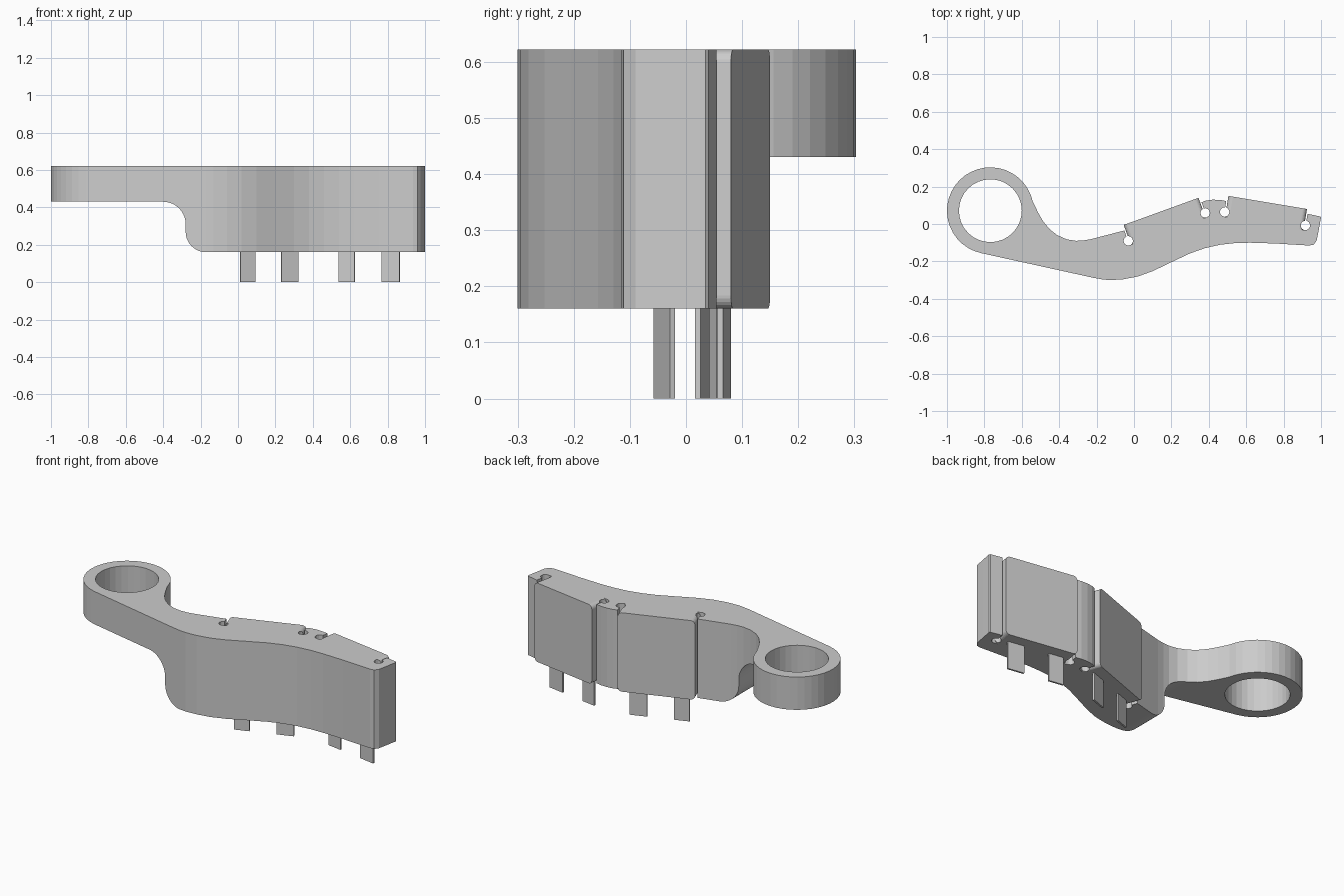
import bpy, bmesh
from math import cos, sin, radians
from mathutils import Vector

if "Cube" in bpy.data.objects:
    bpy.data.objects.remove(bpy.data.objects["Cube"])

TOP, BOTTOM, RING_BOTTOM = 0.622, 0.16, 0.43
RING = (-0.768, 0.071)


def arc(cx, cy, r, a0, a1, n):
    return [(cx + r * cos(radians(a0 + (a1 - a0) * i / n)),
             cy + r * sin(radians(a0 + (a1 - a0) * i / n))) for i in range(n + 1)]


def prism(name, pts, d0, d1, place=lambda a, b, d: (a, b, d)):
    """Extrude a 2D profile from d0 to d1, mapped into the world by place."""
    bm = bmesh.new()
    lo = [bm.verts.new(place(a, b, d0)) for a, b in pts]
    hi = [bm.verts.new(place(a, b, d1)) for a, b in pts]
    bm.faces.new(lo)
    bm.faces.new(hi)
    for i in range(len(pts)):
        j = (i + 1) % len(pts)
        bm.faces.new((lo[i], lo[j], hi[j], hi[i]))
    bmesh.ops.recalc_face_normals(bm, faces=bm.faces)
    me = bpy.data.meshes.new(name)
    bm.to_mesh(me)
    bm.free()
    ob = bpy.data.objects.new(name, me)
    bpy.context.collection.objects.link(ob)
    return ob


def cut(target, cutter):
    cutter.hide_render = True
    mod = target.modifiers.new("cut", 'BOOLEAN')
    mod.operation, mod.solver, mod.object = 'DIFFERENCE', 'EXACT', cutter
    bpy.context.view_layer.objects.active = target
    bpy.ops.object.modifier_apply(modifier=mod.name)
    bpy.data.objects.remove(cutter, do_unlink=True)


# Two raised pads on the back edge: left end, right end, leg spans in x
pads = [((-0.055, -0.005), (0.345, 0.14), [(0.01, 0.09), (0.23, 0.32)]),
        ((0.505, 0.15), (0.925, 0.08), [(0.54, 0.625), (0.77, 0.865)])]

# Arm seen from above: eye, sweeping front edge, end, pads on the back edge
outline = arc(*RING, 0.232, 12, 258, 26)
outline += [(-0.22, -0.287), (-0.17, -0.296), (-0.13, -0.30), (-0.06, -0.296),
            (0.02, -0.281), (0.1, -0.252), (0.2, -0.204), (0.3, -0.157), (0.38, -0.129),
            (0.46, -0.111), (0.54, -0.102), (0.62, -0.10), (0.75, -0.104), (0.935, -0.115),
            (0.96, -0.111), (0.976, -0.09), (0.988, -0.03), (1.0, 0.035), (0.996, 0.04),
            (0.921, 0.056), pads[1][1], pads[1][0], (0.5, 0.121), (0.46, 0.129),
            (0.42, 0.13), (0.385, 0.125), (0.354, 0.114), pads[0][1], pads[0][0],
            (-0.045, -0.033), (-0.23, -0.081), (-0.27, -0.088), (-0.31, -0.09),
            (-0.36, -0.082), (-0.41, -0.06), (-0.45, -0.029), (-0.485, 0.013),
            (-0.512, 0.06)]
arm = prism("lever_arm", outline, BOTTOM, TOP)

# Pivot bore
cut(arm, prism("bore_cutter", arc(*RING, 0.168, 0, 348.75, 31), 0, 1))

# Step below the eye, with an S-shaped transition
step = [(-1.2, 0.05), (-0.17, 0.05)]
step += arc(-0.17, 0.27, 0.11, 270, 180, 10)
step += arc(-0.40, 0.31, 0.12, 0, 90, 10)
step += [(-1.2, RING_BOTTOM)]
cut(arm, prism("step_cutter", step, -1, 1, lambda a, b, d: (a, d, b)))

# Slots with rounded pad corners, relief holes, and the legs of each pad
R, W = 0.024, 0.007
slot = [(-W, BOTTOM - 0.1), (R, BOTTOM - 0.1)]
slot += arc(R, BOTTOM + R, R, 270, 180, 6) + arc(R, TOP - R, R, 180, 90, 6)
slot += [(R, TOP + 0.1), (-W, TOP + 0.1)]
for k, (left, right, spans) in enumerate(pads):
    l, r = Vector(left), Vector(right)
    along = (r - l).normalized()
    inward = Vector((along.y, -along.x))
    for end, u in ((l, along), (r, -along)):
        def place(a, b, d, end=end, u=u):
            p = end + u * a + inward * d
            return (p.x, p.y, b)
        cut(arm, prism("slot_cutter", slot, -0.05, 0.113, place))
        c = end - u * 0.006 + inward * 0.088
        cut(arm, prism("relief_cutter", arc(c.x, c.y, 0.025, 0, 337.5, 15), 0, 1))
    for i, (x0, x1) in enumerate(spans):
        base = [l + along * ((x - l.x - inward.x * 0.063) / along.x) + inward * 0.063
                for x in (x0, x1)]
        quad = [base[0], base[1], base[1] + inward * 0.01, base[0] + inward * 0.01]
        prism(f"pad_{k + 1}_leg_{i + 1}", [tuple(p) for p in quad], 0, BOTTOM + 0.05)
